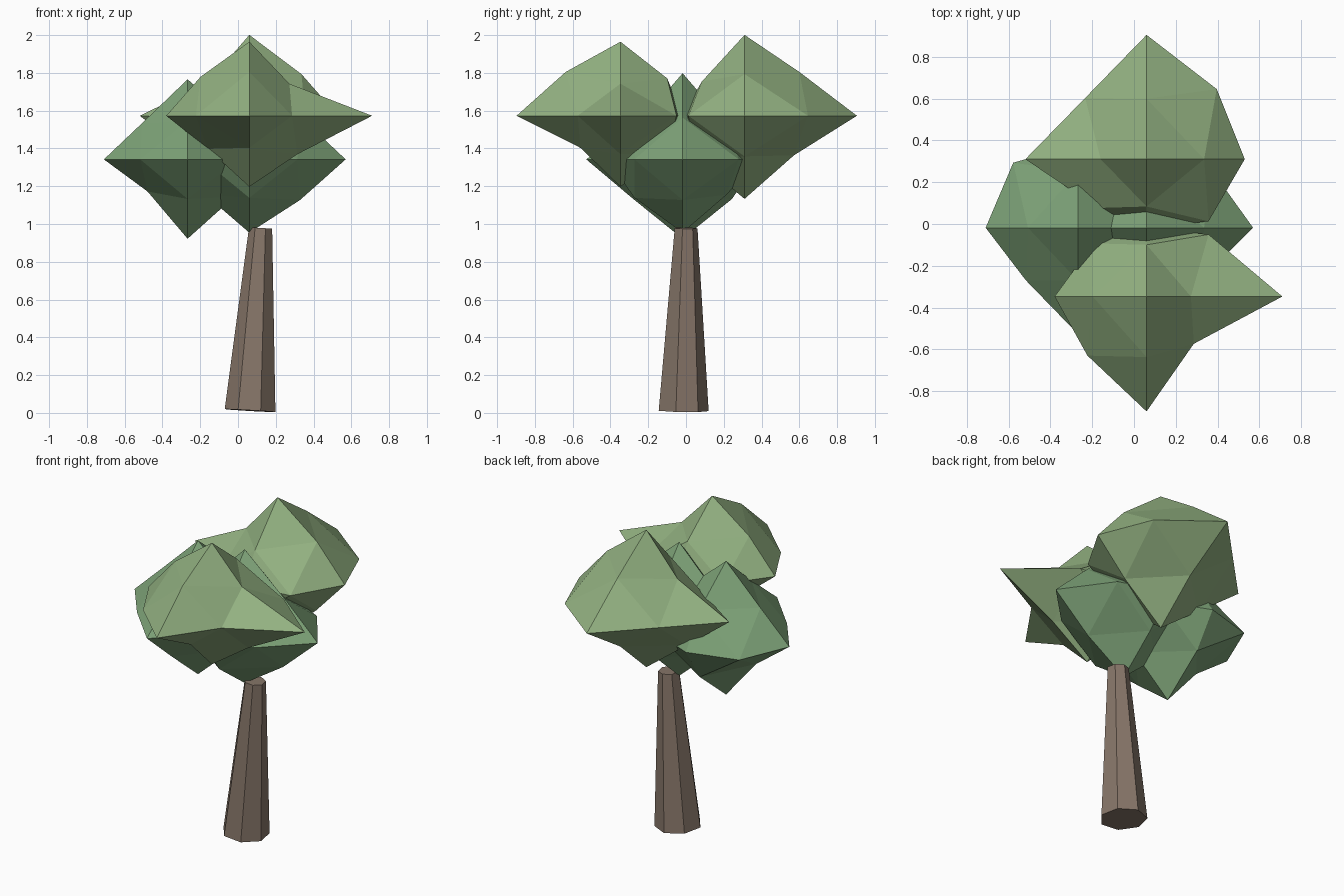
import bpy, bmesh, math
from mathutils import Vector

if "Cube" in bpy.data.objects:
    bpy.data.objects.remove(bpy.data.objects["Cube"])


def material(name, rgb):
    m = bpy.data.materials.new(name)
    m.diffuse_color = (*rgb, 1)
    m.use_nodes = True
    m.node_tree.nodes["Principled BSDF"].inputs["Base Color"].default_value = m.diffuse_color
    return m


def finish(name, bm, mat):
    bmesh.ops.recalc_face_normals(bm, faces=bm.faces)
    me = bpy.data.meshes.new(name)
    bm.to_mesh(me)
    bm.free()
    me.materials.append(mat)
    ob = bpy.data.objects.new(name, me)
    bpy.context.collection.objects.link(ob)
    return ob


# Directions of a once-divided octahedron: six tips, then twelve edge middles
TIPS = [(1, 0, 0), (-1, 0, 0), (0, 1, 0), (0, -1, 0), (0, 0, 1), (0, 0, -1)]
SIGNS = [(1, 1), (-1, 1), (1, -1), (-1, -1)]
MIDS = ([(a, b, 0) for a, b in SIGNS] + [(a, 0, b) for a, b in SIGNS]
        + [(0, a, b) for a, b in SIGNS])
FLATTEN = 0.8


def leaf_clump(name, centre, radii, mat):
    """Flattened, faceted clump; one radius per direction."""
    bm = bmesh.new()
    v = {}
    for d, r in zip(TIPS + MIDS, radii):
        p = Vector(d).normalized() * r
        p.z *= FLATTEN
        v[d] = bm.verts.new(Vector(centre) + p)
    for sx in (1, -1):
        for sy in (1, -1):
            for sz in (1, -1):
                x, y, z = v[sx, 0, 0], v[0, sy, 0], v[0, 0, sz]
                xy, xz, yz = v[sx, sy, 0], v[sx, 0, sz], v[0, sy, sz]
                for f in ((x, xy, xz), (y, yz, xy), (z, xz, yz), (xy, yz, xz)):
                    bm.faces.new(f)
    return finish(name, bm, mat)


light = material("leaf_light", (0.29, 0.44, 0.22))
dark = material("leaf_dark", (0.21, 0.37, 0.19))
bark = material("bark", (0.24, 0.18, 0.14))

# Foliage clumps
leaf_clump("front_foliage", (0.06, -0.347, 1.573),
           [.65, .44, .33, .55, .49, .47,
            .42, .36, .32, .40,
            .30, .365, .36, .31,
            .42, .34, .42, .34][:14] + [.35, .41, .35, .30], light)
leaf_clump("back_foliage", (0.06, 0.31, 1.573),
           [.47, .58, .595, .33, .535, .55,
            .475, .415, .42, .33,
            .39, .31, .38, .40,
            .41, .32, .37, .38], light)
leaf_clump("left_foliage", (-0.267, -0.018, 1.342),
           [.45, .443, .40, .51, .53, .525,
            .40, .44, .38, .355,
            .36, .34, .35, .30,
            .38, .36, .37, .37], dark)
leaf_clump("right_foliage", (0.06, -0.018, 1.342),
           [.51, .35, .40, .40, .57, .485,
            .42, .35, .36, .35,
            .39, .36, .38, .33,
            .33, .33, .33, .36], dark)

# Leaning seven-sided trunk
base, top = Vector((0.065, -0.018, 0.012)), Vector((0.12, -0.002, 0.978))
turn = Vector((0, 0, 1)).rotation_difference(top - base)
bm = bmesh.new()
rings = []
for c, r in ((base, 0.138), (top, 0.063)):
    ring = []
    for i in range(7):
        a = math.radians(-15) + math.tau * i / 7
        ring.append(bm.verts.new(c + turn @ Vector((r * math.cos(a), r * math.sin(a), 0))))
    rings.append(ring)
lo, hi = rings
for i in range(7):
    j = (i + 1) % 7
    bm.faces.new((lo[i], lo[j], hi[j], hi[i]))
bm.faces.new(lo[::-1])
bm.faces.new(hi)
finish("trunk", bm, bark)
